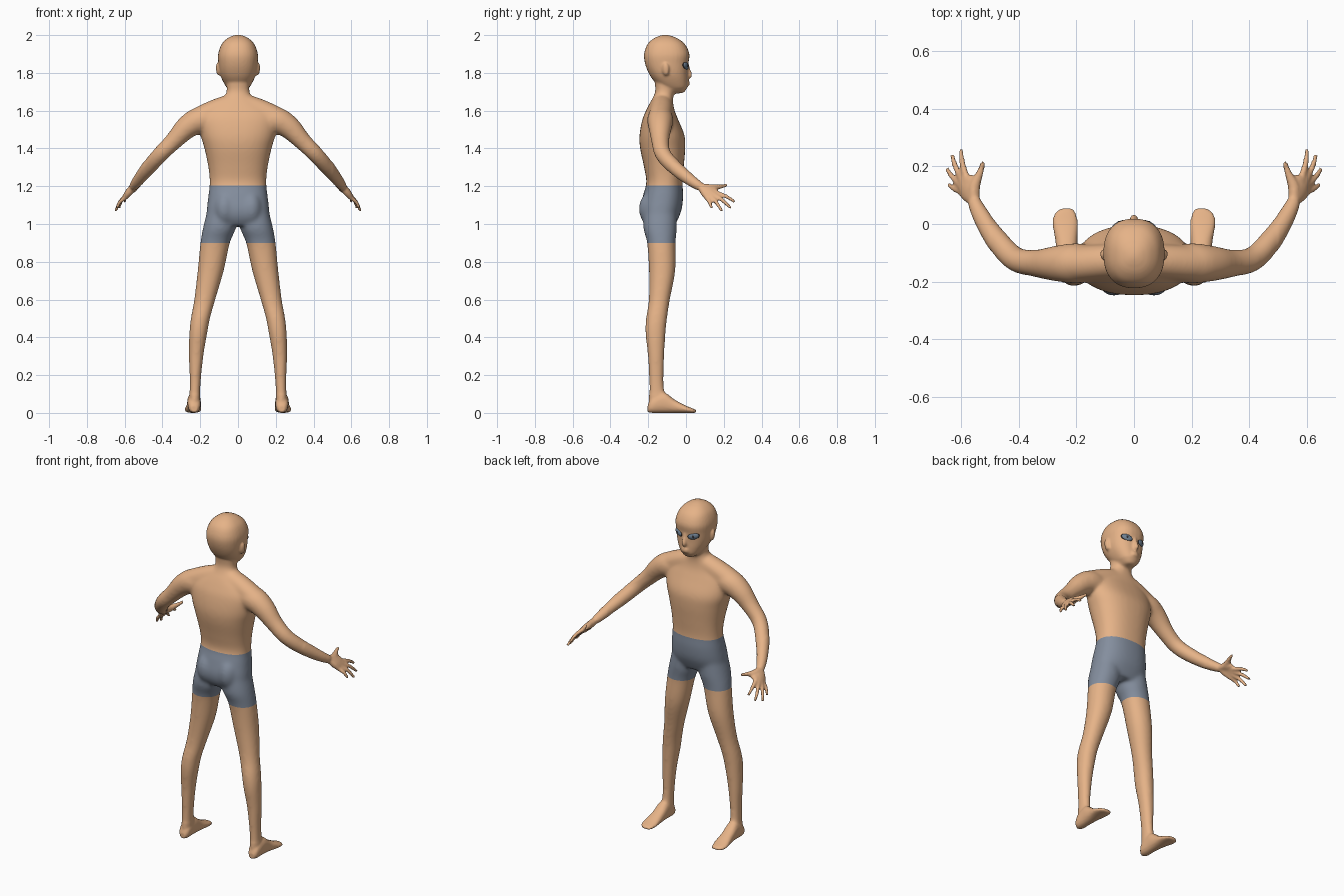
import bpy, bmesh
from math import cos, sin, pi, radians
from mathutils import Vector, Matrix

if "Cube" in bpy.data.objects:
    bpy.data.objects.remove(bpy.data.objects["Cube"])


def material(name, color):
    m = bpy.data.materials.new(name)
    m.use_nodes = True
    m.diffuse_color = (*color, 1)
    m.node_tree.nodes["Principled BSDF"].inputs["Base Color"].default_value = (*color, 1)
    return m


skin = material("skin", (0.79, 0.45, 0.245))
cloth = material("slate cloth", (0.23, 0.27, 0.34))
iris = material("blue grey eye", (0.16, 0.22, 0.29))
dark = material("dark lid", (0.03, 0.03, 0.035))


def refine(rows, steps=5):
    """Smooth curve through all rows of numbers."""
    out = []
    for i in range(len(rows) - 1):
        a, b, c, d = (rows[max(i - 1, 0)], rows[i], rows[i + 1], rows[min(i + 2, len(rows) - 1)])
        for k in range(steps):
            t = k / steps
            out.append([q + 0.5 * t * (r - p + t * (2 * p - 5 * q + 4 * r - s + t * (3 * (q - r) + s - p)))
                        for p, q, r, s in zip(a, b, c, d)])
    return out + [list(rows[-1])]


def skin_rings(bm, rings):
    """Bridge rings of points and close both ends."""
    loops = [[bm.verts.new(p) for p in ring] for ring in rings]
    n = len(loops[0])
    for a, b in zip(loops, loops[1:]):
        for i in range(n):
            bm.faces.new((a[i], a[(i + 1) % n], b[(i + 1) % n], b[i]))
    bm.faces.new(loops[0])
    bm.faces.new(loops[-1])


def loft(bm, rows, side=1, power=2.3, along_y=False, n=32):
    """Rows: position, low and high of the first axis, low and high of the second."""
    rings = []
    for t, a0, a1, b0, b1 in refine(rows):
        ring = []
        for i in range(n):
            c, s = cos(2 * pi * i / n), sin(2 * pi * i / n)
            c, s = [(abs(v) ** (2 / power)) * (1 if v > 0 else -1) for v in (c, s)]
            a = side * ((a0 + a1) / 2 + c * (a1 - a0) / 2)
            b = (b0 + b1) / 2 + s * (b1 - b0) / 2
            ring.append((a, t, b) if along_y else (a, b, t))
        rings.append(ring)
    skin_rings(bm, rings)


def tube(bm, rows, side=1, n=16):
    """Rows: x, y, z, radius along a path."""
    pts = refine(rows)
    rings = []
    for i, (x, y, z, r) in enumerate(pts):
        d = Vector(pts[min(i + 1, len(pts) - 1)][:3]) - Vector(pts[max(i - 1, 0)][:3])
        u = d.cross(Vector((0.3, -0.5, 0.8))).normalized()
        v = d.cross(u).normalized()
        ring = [Vector((x, y, z)) + r * (u * cos(2 * pi * k / n) + v * sin(2 * pi * k / n)) for k in range(n)]
        rings.append([(side * p.x, p.y, p.z) for p in ring])
    skin_rings(bm, rings)


def ellipsoid(bm, at, size, turn=0.0, tilt=0.0):
    m = (Matrix.Translation(at) @ Matrix.Rotation(turn, 4, "Z") @ Matrix.Rotation(tilt, 4, "Y")
         @ Matrix.Diagonal((*size, 1)))
    bmesh.ops.create_uvsphere(bm, u_segments=24, v_segments=16, radius=1, matrix=m)


def finish(bm, name, *mats):
    bmesh.ops.recalc_face_normals(bm, faces=bm.faces)
    mesh = bpy.data.meshes.new(name)
    bm.to_mesh(mesh)
    bm.free()
    for m in mats:
        mesh.materials.append(m)
    mesh.shade_smooth()
    ob = bpy.data.objects.new(name, mesh)
    bpy.context.collection.objects.link(ob)
    return ob


def bake(ob):
    """Replace the mesh by its modified result."""
    bpy.context.view_layer.update()
    dg = bpy.context.evaluated_depsgraph_get()
    mesh = bpy.data.meshes.new_from_object(ob.evaluated_get(dg))
    ob.modifiers.clear()
    ob.data = mesh


bm = bmesh.new()

# Torso and neck: height, half width, back, front
torso = [(0.99, 0.13, -0.21, -0.06), (1.03, 0.165, -0.235, -0.04), (1.08, 0.165, -0.243, -0.022),
         (1.15, 0.157, -0.228, -0.015), (1.22, 0.15, -0.21, -0.018), (1.30, 0.157, -0.222, -0.012),
         (1.40, 0.178, -0.243, -0.004), (1.47, 0.198, -0.246, -0.008), (1.55, 0.205, -0.232, -0.04),
         (1.60, 0.18, -0.212, -0.06), (1.64, 0.12, -0.192, -0.068), (1.67, 0.075, -0.175, -0.068),
         (1.71, 0.06, -0.162, -0.065), (1.78, 0.064, -0.17, -0.06)]
loft(bm, [(z, -w, w, b, f) for z, w, b, f in torso])

# Head
head = [(1.692, 0.028, -0.075, -0.012), (1.72, 0.058, -0.13, 0.006), (1.76, 0.082, -0.172, 0.010),
        (1.80, 0.097, -0.198, 0.010), (1.85, 0.104, -0.217, 0.013), (1.90, 0.105, -0.222, 0.018),
        (1.95, 0.088, -0.205, -0.004), (1.98, 0.06, -0.175, -0.04), (1.995, 0.032, -0.143, -0.075),
        (2.001, 0.01, -0.12, -0.1)]
loft(bm, [(z, -w, w, b, f) for z, w, b, f in head], power=2.35)

# Nose and lips
tube(bm, [(0, 0.008, 1.845, 0.008), (0, 0.013, 1.815, 0.011), (0, 0.019, 1.787, 0.014), (0, 0.010, 1.775, 0.010)])
for z in (1.738, 1.751):
    ellipsoid(bm, (0, 0.010, z), (0.022, 0.011, 0.007))

leg = [(1.07, 0.02, 0.163, -0.22, -0.05), (0.98, 0.012, 0.185, -0.226, -0.048),
       (0.90, 0.043, 0.199, -0.206, -0.055), (0.75, 0.076, 0.214, -0.196, -0.057),
       (0.60, 0.120, 0.232, -0.197, -0.085), (0.50, 0.148, 0.25, -0.212, -0.1),
       (0.42, 0.163, 0.258, -0.215, -0.108), (0.30, 0.183, 0.26, -0.202, -0.115),
       (0.15, 0.198, 0.256, -0.195, -0.118), (0.03, 0.2, 0.262, -0.198, -0.1)]
foot = [(-0.203, 0.215, 0.25, 0.004, 0.04), (-0.18, 0.2, 0.264, 0, 0.08), (-0.12, 0.197, 0.268, 0, 0.11),
        (-0.06, 0.196, 0.272, 0, 0.07), (0, 0.194, 0.282, 0, 0.038), (0.035, 0.2, 0.276, 0, 0.024),
        (0.055, 0.213, 0.252, 0, 0.016)]
trapezius = [(0, -0.125, 1.645, 0.055), (0.1, -0.13, 1.608, 0.06), (0.19, -0.137, 1.566, 0.062),
             (0.25, -0.137, 1.53, 0.062)]
arm = [(0.12, -0.138, 1.55, 0.06), (0.20, -0.136, 1.55, 0.07), (0.27, -0.137, 1.512, 0.062),
       (0.34, -0.136, 1.44, 0.048), (0.41, -0.122, 1.37, 0.043), (0.47, -0.062, 1.302, 0.04),
       (0.525, 0.02, 1.235, 0.031), (0.553, 0.075, 1.198, 0.024)]
fingers = [((0.582, 0.165, 1.163), (0.600, 0.258, 1.118)), ((0.596, 0.155, 1.15), (0.631, 0.238, 1.083)),
           ((0.603, 0.137, 1.14), (0.648, 0.19, 1.068)), ((0.60, 0.112, 1.137), (0.642, 0.136, 1.084))]
wrist = Vector((0.555, 0.08, 1.195))

for side in (1, -1):
    # Legs, feet and hips
    loft(bm, leg, side, 2.1)
    loft(bm, foot, side, 2.3, along_y=True)
    ellipsoid(bm, (side * 0.07, -0.165, 1.08), (0.065, 0.085, 0.1))
    # Shoulders and arms
    tube(bm, trapezius, side, 24)
    tube(bm, arm, side, 24)
    # Hands: each finger begins with its own strip of palm
    for base, tip in fingers:
        base, tip = Vector(base), Vector(tip)
        mid = base.lerp(tip, 0.5) + Vector((0.004, 0, 0.006))
        tube(bm, [(*wrist, 0.019), (*wrist.lerp(base, 0.55), 0.019), (*base, 0.013),
                  (*mid, 0.0105), (*tip, 0.008)], side, 12)
    tube(bm, [(*wrist, 0.02), (0.553, 0.13, 1.19, 0.021), (0.535, 0.175, 1.197, 0.013),
              (0.521, 0.217, 1.205, 0.008)], side, 12)
    # Web between thumb and palm
    ellipsoid(bm, (side * 0.564, 0.138, 1.178), (0.022, 0.034, 0.016))
    # Ears
    ellipsoid(bm, (side * 0.105, -0.108, 1.818), (0.011, 0.019, 0.034), side * radians(-20), side * radians(8))

body = finish(bm, "body", skin, cloth)
fuse = body.modifiers.new("fuse", "REMESH")
fuse.mode = "VOXEL"
fuse.voxel_size = 0.007
bake(body)

# Blend the joins of trunk and limbs, keeping hands, feet and face crisp
soft = body.vertex_groups.new(name="soft")
soft.add([v.index for v in body.data.vertices
          if abs(v.co.x) < 0.5 and 0.1 < v.co.z < 1.72], 1.0, "REPLACE")
for group, count in (("soft", 26), ("", 3)):
    relax = body.modifiers.new("relax", "SMOOTH")
    relax.factor = 0.5
    relax.iterations = count
    relax.vertex_group = group
bake(body)

# Shorts: cut the body at hem and waist, then colour between
hem, waist = 0.90, 1.205
body.data.materials.clear()
for m in (skin, cloth):
    body.data.materials.append(m)
bm = bmesh.new()
bm.from_mesh(body.data)
for z in (hem, waist):
    bmesh.ops.bisect_plane(bm, geom=bm.verts[:] + bm.edges[:] + bm.faces[:], plane_co=(0, 0, z), plane_no=(0, 0, 1))
for f in bm.faces:
    c = f.calc_center_median()
    f.material_index = int(hem < c.z < waist and abs(c.x) < 0.3)
    f.smooth = True
bm.to_mesh(body.data)
bm.free()

# Slanted eyes: dark lid, eye and pupil
for side, label in ((1, "left"), (-1, "right")):
    turn, tilt = side * radians(-24), side * radians(-16)
    out = Vector((side * 0.4, 0.9, 0))
    spot = Vector((side * 0.048, -0.004, 1.838))
    for part, size, push, mat in (("lid", (0.034, 0.011, 0.0215), 0, dark),
                                  ("eye", (0.031, 0.012, 0.019), 0.002, iris),
                                  ("pupil", (0.008, 0.004, 0.009), 0.0115, dark)):
        bm = bmesh.new()
        ellipsoid(bm, spot + out * push, size, turn, tilt)
        finish(bm, label + "_" + part, mat)
